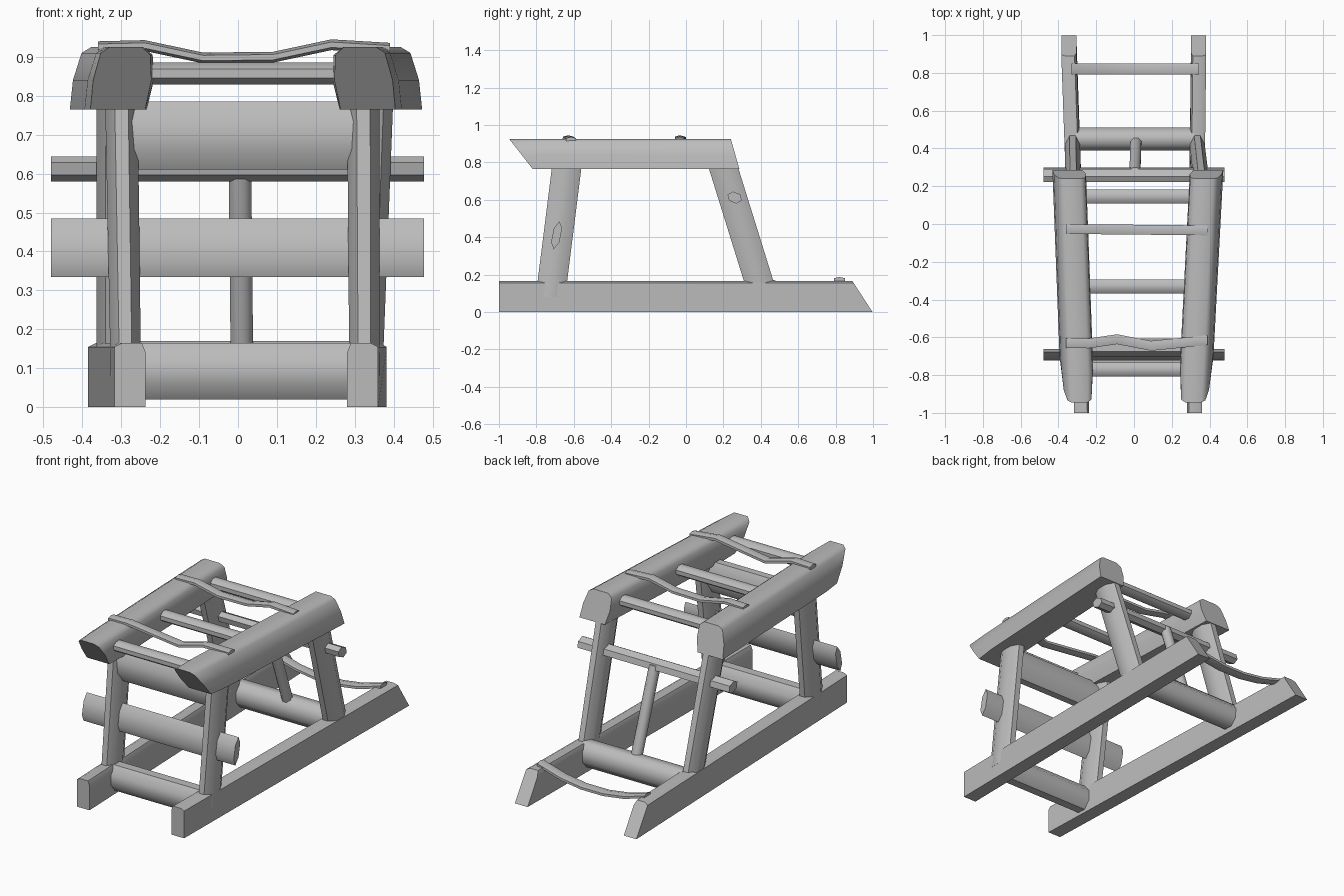
import bpy, bmesh, math
from mathutils import Vector

if "Cube" in bpy.data.objects:
    bpy.data.objects.remove(bpy.data.objects["Cube"])

wood = bpy.data.materials.new("grey wood")
wood.diffuse_color = (0.5, 0.5, 0.5, 1)
wood.use_nodes = True
wood.node_tree.nodes["Principled BSDF"].inputs["Base Color"].default_value = wood.diffuse_color


def loft(name, rings, angle=50):
    """Skin a row of equal-sized rings and cap both ends."""
    bm = bmesh.new()
    vs = [[bm.verts.new(p) for p in ring] for ring in rings]
    n = len(vs[0])
    for a, b in zip(vs, vs[1:]):
        for i in range(n):
            j = (i + 1) % n
            bm.faces.new((a[i], a[j], b[j], b[i]))
    bm.faces.new(vs[0])
    bm.faces.new(vs[-1])
    bmesh.ops.recalc_face_normals(bm, faces=bm.faces[:])
    mesh = bpy.data.meshes.new(name)
    bm.to_mesh(mesh)
    bm.free()
    mesh.materials.append(wood)
    obj = bpy.data.objects.new(name, mesh)
    bpy.context.collection.objects.link(obj)
    bpy.ops.object.select_all(action='DESELECT')
    bpy.context.view_layer.objects.active = obj
    obj.select_set(True)
    bpy.ops.object.shade_smooth_by_angle(angle=math.radians(angle))
    return obj


def oval(c, axes, a, b, n=8):
    """Ring around c in the plane of two axes; slightly squared."""
    ring = []
    for i in range(n):
        t = 2 * math.pi * (i + 0.5) / n
        p = Vector(c)
        for ax, r, f in ((axes[0], a, math.cos(t)), (axes[1], b, math.sin(t))):
            p[ax] += r * f / math.cos(math.pi / n)
        ring.append(p)
    return ring


def crossbar(name, x0, x1, y, z, ry, rz, n=8, shear=0.0):
    rings = []
    for x in (x0, x1):
        ring = oval((x, y, z), (1, 2), ry, rz, n)
        for p in ring:
            p.y += (p.z - z) * shear
        rings.append(ring)
    return loft(name, rings)


def runner(name, side, x_front, x_back):
    rings = []
    for y_low, y_top, x in ((-1, -1, x_front), (0.997, 0.89, x_back)):
        ring = []
        for dx, z in ((-.04, 0), (.04, 0), (.04, .155), (.02, .165), (-.03, .165), (-.04, .14)):
            y = y_low + (y_top - y_low) * z / .165
            ring.append((x + side * dx, y, z))
        rings.append(ring)
    return loft(name, rings, 40)


def rail(name, side, x_front, x_back):
    # leaning cross-section: underside pushed outward, undercut ends
    rings = []
    profile = ((.09, .765), (-.07, .765), (-.088, .84), (-.085, .905), (-.06, .925),
               (.035, .925), (.06, .91), (.082, .84))
    for y_low, y_top, t, s in ((-.82, -.945, 0, .88), (-.70, -.80, .1, 1), (.285, .24, 1, 1)):
        x = x_front + (x_back - x_front) * t
        ring = []
        for dx, z in profile:
            y = y_low + (y_top - y_low) * (z - .765) / .16
            ring.append((x + side * dx * s, y, z))
        rings.append(ring)
    return loft(name, rings)


def ribbon(name, pts, ry, rz):
    return loft(name, [oval(p, (1, 2), ry, rz, 6) for p in pts], 70)


# Ground runners and upper rails
runner("left_runner", -1, -0.277, -0.345)
runner("right_runner", 1, 0.32, 0.342)
rail("left_rail", -1, -0.30, -0.342)
rail("right_rail", 1, 0.325, 0.383)

# Four leaning legs: foot centre, top centre
legs = {
    "front_left_leg": ((-.288, -.725, .08), (-.300, -.632, .82)),
    "front_right_leg": ((.325, -.725, .08), (.322, -.632, .82)),
    "rear_left_leg": ((-.325, .415, .08), (-.322, .185, .82)),
    "rear_right_leg": ((.332, .415, .08), (.358, .185, .82)),
}
for name, (foot, top) in legs.items():
    loft(name, [oval(foot, (0, 1), .039, .079), oval(top, (0, 1), .042, .079)])

# Long through bars that stick out past the legs
crossbar("front_through_bar", -.48, .478, -.692, .41, .022, .065, 6, 0.2)
crossbar("rear_through_bar", -.48, .478, .26, .612, .034, .028, 6, -0.25)

# Bars between the legs and runners
crossbar("front_lower_bar", -.29, .32, -.735, .092, .06, .073)
crossbar("rear_lower_bar", -.31, .32, .45, .10, .06, .07)
crossbar("front_upper_bar", -.30, .32, -.655, .698, .05, .087)

# Slats between the rails
for i, y in enumerate((-.77, -.33, .145)):
    crossbar(f"top_slat_{i + 1}", -.30, .34, y, .857, .037, .028)

# Centre strut from the rear lower bar to the rear through bar
loft("centre_strut", [oval((.01, .44, .13), (0, 1), .029, .029),
                      oval((.005, .27, .62), (0, 1), .029, .029)])

# Wavy straps over the rails
wave_z = ((-.36, .926), (-.24, .929), (-.09, .897), (.09, .899), (.24, .931), (.39, .922))
wobble = (-.63, -.632, -.61, -.645, -.63, -.615)
ribbon("front_strap", [(x, y, z) for (x, z), y in zip(wave_z, wobble)], .026, .012)
ribbon("middle_strap", [(x, -.03 - .01 * x, z) for x, z in wave_z], .026, .012)

# Sagging strap between the runner tails
ribbon("tail_strap", [(x, .82, .11 + .06 * (x / .335) ** 2)
                      for x in (-.33, -.2, -.07, .07, .2, .345)], .029, .012)
